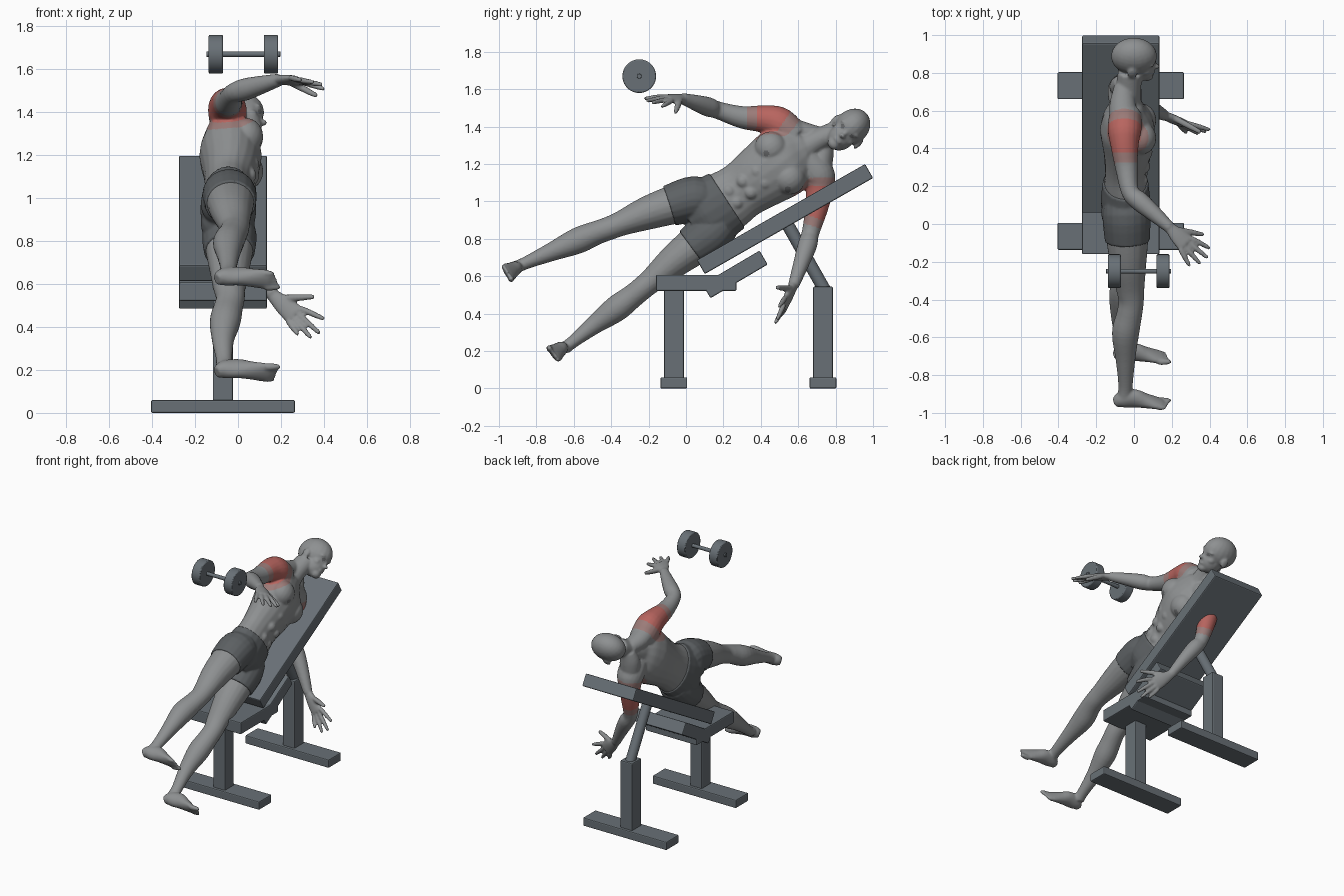
import bpy, bmesh, math
from mathutils import Vector as V, Matrix

if "Cube" in bpy.data.objects:
    bpy.data.objects.remove(bpy.data.objects["Cube"])


def material(name, color):
    m = bpy.data.materials.new(name)
    m.use_nodes = True
    m.diffuse_color = (*color, 1)
    m.node_tree.nodes["Principled BSDF"].inputs["Base Color"].default_value = (*color, 1)
    return m


skin = material("grey skin", (.27, .28, .285))
faint = material("faint red skin", (.33, .20, .19))
red = material("muscle red", (.48, .13, .115))
dark = material("dark detail", (.15, .155, .16))
cloth = material("shorts grey", (.11, .12, .127))
steel = material("bench grey", (.14, .163, .182))

X = V((1, 0, 0))
UP = V((0, .82, .57))       # body axis toward the head
LEFT = V((0, .57, -.82))    # body left, toward the bench


def loft(bm, rings, ref=X, grow=0, last=None, seg=20, sub=4):
    """Smooth tube through rings (x, y, z, half width, half depth along ref)."""
    pts = []
    n = len(rings)
    for i in range(n - 1):
        quad = [rings[max(0, min(n - 1, i + k))] for k in (-1, 0, 1, 2)]
        for s in range(sub):
            t = s / sub
            pts.append([b + .5 * t * (c - a + t * (2 * a - 5 * b + 4 * c - d + t * (3 * (b - c) + d - a)))
                        for a, b, c, d in zip(*quad)])
    pts.append(list(rings[-1]))
    keep = len(pts) if last is None else last * sub + 1
    loops = []
    for i in range(keep):
        p = V(pts[i][:3])
        tan = (V(pts[min(i + 1, len(pts) - 1)][:3]) - V(pts[max(i - 1, 0)][:3])).normalized()
        depth = (ref - tan * ref.dot(tan)).normalized()
        side = tan.cross(depth)
        w, d = pts[i][3] + grow, pts[i][4] + grow
        angles = [math.tau * k / seg for k in range(seg)]
        loops.append([bm.verts.new(p + side * w * math.cos(a) + depth * d * math.sin(a)) for a in angles])
    for a, b in zip(loops, loops[1:]):
        for k in range(seg):
            j = (k + 1) % seg
            bm.faces.new((a[k], a[j], b[j], b[k]))
    bm.faces.new(loops[0][::-1])
    bm.faces.new(loops[-1])


def blob(bm, center, radii, axes=(X, LEFT, UP)):
    m = Matrix([a * r for a, r in zip(axes, radii)]).transposed().to_4x4()
    m.translation = center
    bmesh.ops.create_uvsphere(bm, u_segments=20, v_segments=14, radius=1, matrix=m)


def finger(bm, a, b, r):
    mid = a.lerp(b, .5)
    loft(bm, [(*a, r, r), (*mid, r, r), (*b, r * .75, r * .75)], ref=V((.3, .5, .8)), seg=10)
    blob(bm, b, (r * .75,) * 3)


def fuse(name, bm, voxel, smooth, mats):
    """Merge overlapping parts into one smooth skin."""
    bmesh.ops.recalc_face_normals(bm, faces=bm.faces)
    raw = bpy.data.meshes.new(name)
    bm.to_mesh(raw)
    bm.free()
    obj = bpy.data.objects.new(name, raw)
    bpy.context.collection.objects.link(obj)
    rem = obj.modifiers.new("Remesh", "REMESH")
    rem.mode, rem.voxel_size = "VOXEL", voxel
    sm = obj.modifiers.new("Smooth", "SMOOTH")
    sm.factor, sm.iterations = .5, smooth
    dg = bpy.context.evaluated_depsgraph_get()
    mesh = bpy.data.meshes.new_from_object(obj.evaluated_get(dg))
    obj.modifiers.clear()
    obj.data = mesh
    mesh.materials.clear()
    for m in mats:
        mesh.materials.append(m)
    for p in mesh.polygons:
        p.use_smooth = True
        p.material_index = 0
    return obj


# Trunk and limb sections
torso = [(-.04, .02, .885, .07, .07), (-.045, .10, .93, .17, .12), (-.045, .22, 1.005, .165, .112),
         (-.045, .30, 1.06, .155, .11), (-.035, .40, 1.13, .172, .13), (-.035, .50, 1.2, .19, .145),
         (-.04, .565, 1.25, .18, .125), (-.04, .615, 1.28, .14, .095), (-.04, .655, 1.30, .08, .08),
         (-.03, .72, 1.335, .062, .068), (-.02, .80, 1.37, .06, .066)]
leg_size = [(.09, .1), (.112, .118), (.102, .11), (.088, .095), (.068, .076), (.063, .067),
            (.064, .068), (.07, .072), (.05, .052), (.034, .038), (.035, .04)]
right_path = [(-.04, .12, .985), (-.04, .05, 1.015), (-.035, -.09, .976), (-.03, -.22, .933),
              (-.02, -.34, .885), (-.015, -.41, .857), (-.025, -.48, .832), (-.045, -.58, .79),
              (-.045, -.72, .73), (-.045, -.855, .672), (-.05, -.915, .645)]
left_path = [(-.04, .20, .885), (-.04, .13, .825), (-.04, .03, .752), (-.04, -.07, .675),
             (-.04, -.175, .585), (-.035, -.235, .535), (-.045, -.29, .49), (-.06, -.375, .425),
             (-.07, -.49, .34), (-.065, -.60, .253), (-.065, -.65, .215)]
legs = [[(*p, *s) for p, s in zip(path, leg_size)] for path in (right_path, left_path)]
arm_size = [.085, .09, .075, .06, .047, .052, .044, .03]
right_arm = [(-.045, .58, 1.34), (-.05, .50, 1.415), (-.05, .42, 1.44), (-.04, .30, 1.45),
             (-.02, .17, 1.488), (.03, .12, 1.505), (.10, .06, 1.525), (.19, -.02, 1.55)]
left_arm = [(-.045, .64, 1.22), (-.05, .705, 1.145), (-.05, .715, 1.07), (-.04, .695, .95),
            (-.02, .665, .83), (.02, .65, .77), (.08, .62, .68), (.16, .575, .55)]


def hips(bm, grow=0, last=None):
    loft(bm, torso, grow=grow, last=last)
    for rings in legs:
        loft(bm, rings, grow=grow, last=last)
    for y, z in ((.06, .975), (.12, .885)):
        blob(bm, V((-.085, y, z)), [r + grow for r in (.08, .095, .1)])


body = bmesh.new()
hips(body)

# Arms and trapezius
for path in (right_arm, left_arm):
    loft(body, [(*p, r, r) for p, r in zip(path, arm_size)], ref=V((.5, .5, .7)))
loft(body, [(-.055, .73, 1.35, .045, .05), (-.06, .63, 1.365, .06, .07), (-.055, .53, 1.40, .06, .07)])
loft(body, [(-.055, .75, 1.33, .045, .05), (-.06, .73, 1.26, .06, .07), (-.055, .72, 1.17, .06, .07)])

# Chest and stomach muscles
for y, z in ((.455, 1.285), (.55, 1.125)):
    blob(body, V((.035, y, z)), (.083, .09, .088))
nipples = [V((0, .43, 1.257)), V((0, .543, 1.063))]
for row in range(3):
    for s in (-1, 1):
        mid = V((.045, .25, 1.025)).lerp(V((.07, .40, 1.13)), row / 2)
        blob(body, mid + LEFT * s * .036, (.028, .036, .034))

# Hands: palm, four fingers, thumb
hands = [
    (V((.19, -.02, 1.55)), V((.275, -.105, 1.55)), V((.68, .68, -.25)), V((.36, -.055, 1.48)),
     [(.395, -.125, 1.51), (.385, -.175, 1.53), (.345, -.205, 1.54), (.29, -.215, 1.55)]),
    (V((.16, .575, .55)), V((.265, .53, .455)), V((.7, 0, .7)), V((.345, .49, .54)),
     [(.395, .50, .44), (.375, .49, .375), (.335, .48, .355), (.275, .485, .37)])]
for wrist, knuckle, side, thumb, tips in hands:
    side.normalize()
    normal = (knuckle - wrist).cross(side).normalized()
    loft(body, [(*(wrist - (knuckle - wrist) * .2), .028, .028), (*wrist, .03, .024),
                (*wrist.lerp(knuckle, .5), .045, .023), (*knuckle, .052, .018)], ref=normal)
    for k, tip in enumerate(tips):
        finger(body, knuckle + side * (.042 - .028 * k), V(tip), .0145)
    finger(body, wrist.lerp(knuckle, .35) + side * .025, thumb, .017)

# Feet with toes
sections = [(-.10, .028, .024), (-.065, .04, .045), (0, .04, .052), (.06, .045, .038),
            (.12, .052, .024), (.15, .05, .017)]
for sole, down, inner in ((V((0, -.968, .61)), V((0, -.85, -.52)), 1),
                          (V((0, -.72, .175)), V((0, -.8, -.6)), -1)):
    down.normalize()
    across = down.cross(X) * -inner
    if across.z * inner > 0:
        across = -across
    loft(body, [(*(sole - down * h + X * x), w, h) for x, w, h in sections], ref=down)
    for k in range(5):
        base = sole - down * .016 + across * (.038 - .019 * k)
        finger(body, base + X * .13, base + X * (.185 - .006 * k), .017 if k == 0 else .012)

# Head
head = V((0, .888, 1.4))
hu, hl = V((0, .73, .68)), V((0, .68, -.73))
axes = (X, hl, hu)


def face_part(f, l, u, radii):
    blob(body, head + X * f + hl * l + hu * u, radii, axes)


face_part(0, 0, 0, (.122, .09, .105))
face_part(.03, 0, -.075, (.08, .07, .085))
face_part(.07, 0, -.135, (.034, .036, .03))
face_part(.105, 0, -.055, (.014, .012, .035))
face_part(.112, 0, -.072, (.024, .018, .014))
face_part(.098, 0, -.108, (.014, .028, .012))
for s in (-1, 1):
    face_part(-.01, s * .092, -.04, (.026, .012, .034))
    face_part(.088, s * .034, -.016, (.022, .034, .012))
    face_part(.06, s * .045, -.065, (.03, .025, .025))
eyes = [head + hl * s * .036 - hu * .036 for s in (-1, 1)]

man = fuse("body", body, .0075, 4, [skin, faint, red, dark])


def flat_distance(c, p):
    return math.hypot(c.y - p.y, c.z - p.z)


# Worked shoulder muscles, nipples and eyes by position
centers = [V((-.05, .46, 1.44)), V((-.04, .715, 1.0))]
for p in man.data.polygons:
    c = p.center
    d = min((c - q).length for q in centers)
    if d < .15:
        p.material_index = 2 if d < .108 else 1
    if c.x > .04 and (min(flat_distance(c, q) for q in nipples) < .016
                      or min(flat_distance(c, q) for q in eyes) < .011):
        p.material_index = 3

# Shorts
short = bmesh.new()
hips(short, .009, 2)
fuse("shorts", short, .0075, 2, [cloth])


def finish(obj, name, bevel):
    obj.name = name
    obj.data.materials.append(steel)
    b = obj.modifiers.new("Bevel", "BEVEL")
    b.width, b.segments, b.limit_method = bevel, 2, "ANGLE"


def box(name, center, size, tilt=0):
    bpy.ops.mesh.primitive_cube_add(size=1, location=center)
    obj = bpy.context.object
    obj.data.transform(Matrix.Diagonal((*size, 1)))
    obj.rotation_euler.x = math.radians(tilt)
    finish(obj, name, .007)


def rod(name, a, b, r, bevel=.002):
    a, b = V(a), V(b)
    bpy.ops.mesh.primitive_cylinder_add(vertices=40, radius=r, depth=(b - a).length, location=(a + b) / 2)
    obj = bpy.context.object
    obj.rotation_euler = (b - a).to_track_quat("Z", "Y").to_euler()
    bpy.ops.object.shade_smooth_by_angle()
    finish(obj, name, bevel)


# Bench
box("backrest", (-.07, .529, .906), (.41, 1.036, .086), 29.7)
box("seat", (-.07, .055, .565), (.41, .43, .086))
box("seat_bracket", (-.07, .262, .61), (.41, .355, .086), 30.5)
for name, y, top in (("front", -.065, .53), ("rear", .732, .545)):
    box(name + "_post", (-.07, y, (top + .04) / 2), (.095, .106, top - .04))
    box(name + "_base", (-.07, y, .03), (.67, .143, .06))
rod("backrest_strut", (-.07, .53, .90), (-.07, .745, .52), .034)

# Dumbbell
rod("dumbbell_bar", (-.147, -.25, 1.67), (.197, -.25, 1.67), .013)
rod("dumbbell_right_weight", (-.137, -.25, 1.67), (-.07, -.25, 1.67), .09, .006)
rod("dumbbell_left_weight", (.12, -.25, 1.67), (.187, -.25, 1.67), .09, .006)
